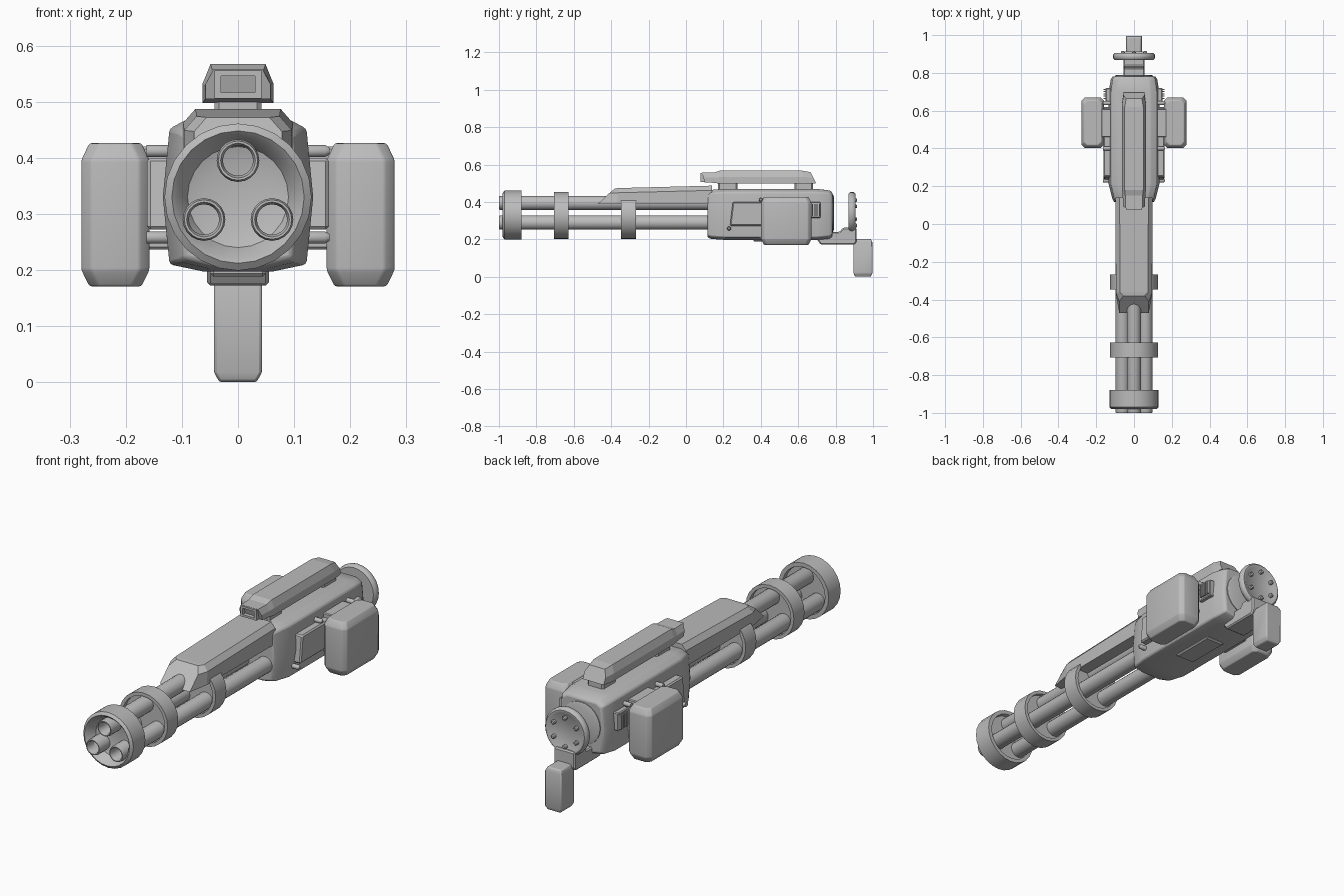
import bpy, bmesh, math
from mathutils import Matrix, Vector

cube = bpy.data.objects.get("Cube")
if cube:
    bpy.data.objects.remove(cube, do_unlink=True)

GREY = (0.5, 0.5, 0.5, 1)
grey = bpy.data.materials.new("grey metal")
grey.use_nodes = True
grey.diffuse_color = GREY
grey.node_tree.nodes["Principled BSDF"].inputs["Base Color"].default_value = GREY
AXIS = 0.33


def finish(bm, name, bevel=0, segments=1, smooth=False):
    bmesh.ops.recalc_face_normals(bm, faces=bm.faces)
    mesh = bpy.data.meshes.new(name)
    bm.to_mesh(mesh)
    bm.free()
    mesh.materials.append(grey)
    ob = bpy.data.objects.new(name, mesh)
    bpy.context.collection.objects.link(ob)
    if bevel:
        mod = ob.modifiers.new("bevel", "BEVEL")
        mod.width, mod.segments = bevel, segments
        mod.limit_method, mod.angle_limit = "ANGLE", math.radians(25)
    if smooth:
        bpy.ops.object.select_all(action="DESELECT")
        ob.select_set(True)
        bpy.context.view_layer.objects.active = ob
        bpy.ops.object.shade_smooth_by_angle(angle=math.radians(40))
    return ob


def box(name, x, y, z, bevel=0, segments=1):
    """Box from (min, max) pairs."""
    bm = bmesh.new()
    size = [b - a for a, b in (x, y, z)]
    mid = [(a + b) / 2 for a, b in (x, y, z)]
    bmesh.ops.create_cube(bm, size=1, matrix=Matrix.Translation(mid) @ Matrix.Diagonal((*size, 1)))
    return finish(bm, name, bevel, segments, segments > 1)


def loft(name, rings, bevel=0, segments=1):
    """Closed skin through rings of points with equal counts."""
    bm = bmesh.new()
    loops = [[bm.verts.new(p) for p in ring] for ring in rings]
    n = len(loops[0])
    for a, b in zip(loops, loops[1:]):
        for i in range(n):
            bm.faces.new((a[i], a[(i + 1) % n], b[(i + 1) % n], b[i]))
    bm.faces.new(loops[0])
    bm.faces.new(loops[-1])
    return finish(bm, name, bevel, segments, segments > 1)


def lathe(name, profile, centre, axis="Y", sides=24, closed=False):
    """Revolve (radius, distance) points around a line along the axis."""
    bm = bmesh.new()
    turn = Matrix.Rotation(-math.pi / 2, 3, "X") if axis == "Y" else Matrix.Rotation(math.pi / 2, 3, "Y")
    loops = []
    for r, d in profile:
        loops.append([bm.verts.new(Vector(centre) + turn @ Vector((r * math.cos(a), r * math.sin(a), d)))
                      for a in (math.tau * i / sides for i in range(sides))])
    pairs = list(zip(loops, loops[1:]))
    if closed:
        pairs.append((loops[-1], loops[0]))
    for a, b in pairs:
        for i in range(sides):
            bm.faces.new((a[i], a[(i + 1) % sides], b[(i + 1) % sides], b[i]))
    if not closed:
        bm.faces.new(loops[0])
        bm.faces.new(loops[-1])
    return finish(bm, name, smooth=True)


# Three hollow barrels around the axis
for i in range(3):
    a = math.pi / 2 + i * math.tau / 3
    centre = (0.07 * math.cos(a), 0, AXIS - 0.005 + 0.07 * math.sin(a))
    lathe(f"barrel_{i + 1}", [(0.027, -0.99), (0.031, -1), (0.035, -1), (0.038, -0.99), (0.038, 0.15), (0.027, 0.15)],
          centre, sides=20, closed=True)

# Muzzle collar with a bowl-shaped front
lathe("muzzle_collar", [(0.06, -0.925), (0.09, -0.935), (0.108, -0.97), (0.118, -0.98), (0.131, -0.97),
                        (0.131, -0.88), (0.112, -0.88), (0.11, -0.9)], (0, 0, AXIS))

# Barrel clamps with recessed faces
for name, y in (("front_clamp", -0.667), ("rear_clamp", -0.307)):
    lathe(name, [(0.11, -0.02), (0.11, -0.04), (0.126, -0.04), (0.126, 0.04), (0.11, 0.04), (0.11, 0.02)],
          (0, y, AXIS - 0.003))


# Receiver: eight-sided section, pinched at both ends
def body_ring(y, sx, sz):
    half = [(0.06, 0.197), (0.122, 0.21), (0.134, 0.33), (0.122, 0.452), (0.088, 0.47)]
    pts = half + [(-x, z) for x, z in reversed(half)]
    return [(x * sx, y, AXIS + (z - AXIS) * sz) for x, z in pts]


loft("receiver", [body_ring(0.115, 0.78, 0.9), body_ring(0.135, 0.86, 0.96), body_ring(0.21, 1, 1),
                  body_ring(0.7, 1, 1), body_ring(0.765, 0.92, 0.95), body_ring(0.782, 0.84, 0.88)], 0.006, 2)
lathe("receiver_back_ring", [(0.1, 0.775), (0.1, 0.786), (0.09, 0.79)], (0, 0, 0.34))
box("belly_panel", (-0.05, 0.05), (0.36, 0.58), (0.188, 0.21), 0.006)


# Barrel shroud with sloped nose and chamfered top
def shroud_ring(y_low, y_mid, y_top, top, w):
    half = [(w, y_low, 0.388), (w, y_mid, top - 0.025), (w - 0.022, y_top, top)]
    return half + [(-x, y, z) for x, y, z in reversed(half)]


loft("barrel_shroud", [shroud_ring(-0.472, -0.41, -0.38, 0.472, 0.078),
                       shroud_ring(-0.37, -0.365, -0.36, 0.474, 0.096),
                       shroud_ring(0.14, 0.14, 0.14, 0.487, 0.098)])


# Top rail: tapered section with sloped ends and a framed window
def rail_ring(low_y, top_y, low, top, w):
    half = [(w, low_y, low), (w, low_y + (top_y - low_y) * 0.5, (low + top) / 2), (w - 0.014, top_y, top)]
    return half + [(-x, y, z) for x, y, z in reversed(half)]


loft("top_rail", [rail_ring(0.1, 0.085, 0.505, 0.557, 0.058), rail_ring(0.15, 0.15, 0.502, 0.557, 0.06),
                  rail_ring(0.18, 0.18, 0.498, 0.567, 0.063), rail_ring(0.64, 0.62, 0.498, 0.567, 0.063),
                  rail_ring(0.695, 0.665, 0.5, 0.56, 0.055)])
for x in (-0.036, 0.036):
    box("window_post", (x - 0.006, x + 0.006), (0.078, 0.1), (0.508, 0.555))
for z in (0.511, 0.551):
    box("window_bar", (-0.042, 0.042), (0.078, 0.1), (z - 0.005, z + 0.005))
for name, y in (("front_rail_mount", (0.17, 0.275)), ("rear_rail_mount", (0.58, 0.68))):
    box(name, (-0.042, 0.042), y, (0.455, 0.51), 0.008)

# Side equipment, the same on both sides
for s, side in ((-1, "right"), (1, "left")):
    def span(a, b):
        return tuple(sorted((s * a, s * b)))

    # Storage pod with chamfered top, bottom and upright edges
    def pod_ring(z, inset):
        x0, x1, y0, y1, c = 0.158 + inset, 0.279 - inset, 0.402 + inset, 0.67 - inset, 0.018
        return [(s * x, y, z) for x, y in ((x0 + c, y0), (x1 - c, y0), (x1, y0 + c), (x1, y1 - c),
                                           (x1 - c, y1), (x0 + c, y1), (x0, y1 - c), (x0, y0 + c))]

    loft(f"{side}_pod", [pod_ring(0.171, 0.014), pod_ring(0.2, 0), pod_ring(0.396, 0), pod_ring(0.426, 0.014)],
         0.004, 2)
    # Slanted panel between receiver and pod
    outline = ((0.235, 0.272), (0.25, 0.4), (0.62, 0.4), (0.62, 0.272))
    loft(f"{side}_panel", [[(s * x, y, z) for y, z in outline] for x in (0.12, 0.162)], 0.006)
    # Slatted vent
    box(f"{side}_vent", span(0.11, 0.15), (0.64, 0.72), (0.315, 0.4), 0.004)
    for i in range(5):
        y = 0.662 + i * 0.012
        box(f"{side}_vent_slat", span(0.14, 0.162), (y, y + 0.006), (0.325, 0.39))
    # Bolts and pod brackets
    for y, z in ((0.23, 0.258), (0.4, 0.412), (0.64, 0.412)):
        lathe(f"{side}_bolt", [(0.011, 0.1), (0.011, 0.155), (0.006, 0.163)], (0, y, z) if s > 0 else (-0.263, y, z),
              "X", 10)
    for z in (0.25, 0.407):
        box(f"{side}_pod_bracket", span(0.11, 0.175), (0.46, 0.61), (z - 0.013, z + 0.013), 0.004)

# Rear arm, disc mount, handle
arm = [(0.7, 0.2), (0.72, 0.172), (0.9, 0.172), (0.912, 0.185), (0.912, 0.262), (0.84, 0.262), (0.82, 0.24), (0.7, 0.24)]
loft("rear_arm", [[(x, y, z) for y, z in arm] for x in (-0.055, 0.055)], 0.006)
loft("handle", [[(sx * w, 0.946 + sy * d, z) for sx, sy in ((-1, -1), (1, -1), (1, 1), (-1, 1))]
                for z, w, d in ((0, 0.033, 0.042), (0.018, 0.043, 0.05), (0.185, 0.043, 0.05), (0.203, 0.035, 0.042))],
     0.005, 2)
lathe("rear_disc", [(0.088, 0.868), (0.102, 0.868), (0.11, 0.876), (0.112, 0.887), (0.11, 0.897),
                    (0.102, 0.905), (0.093, 0.905), (0.086, 0.9)], (0, 0, 0.342))
for i in range(6):
    a = i * math.tau / 6 + math.pi / 6
    lathe("disc_bolt", [(0.01, 0.89), (0.01, 0.911), (0.006, 0.915)],
          (0.068 * math.cos(a), 0, 0.342 + 0.068 * math.sin(a)), sides=10)
